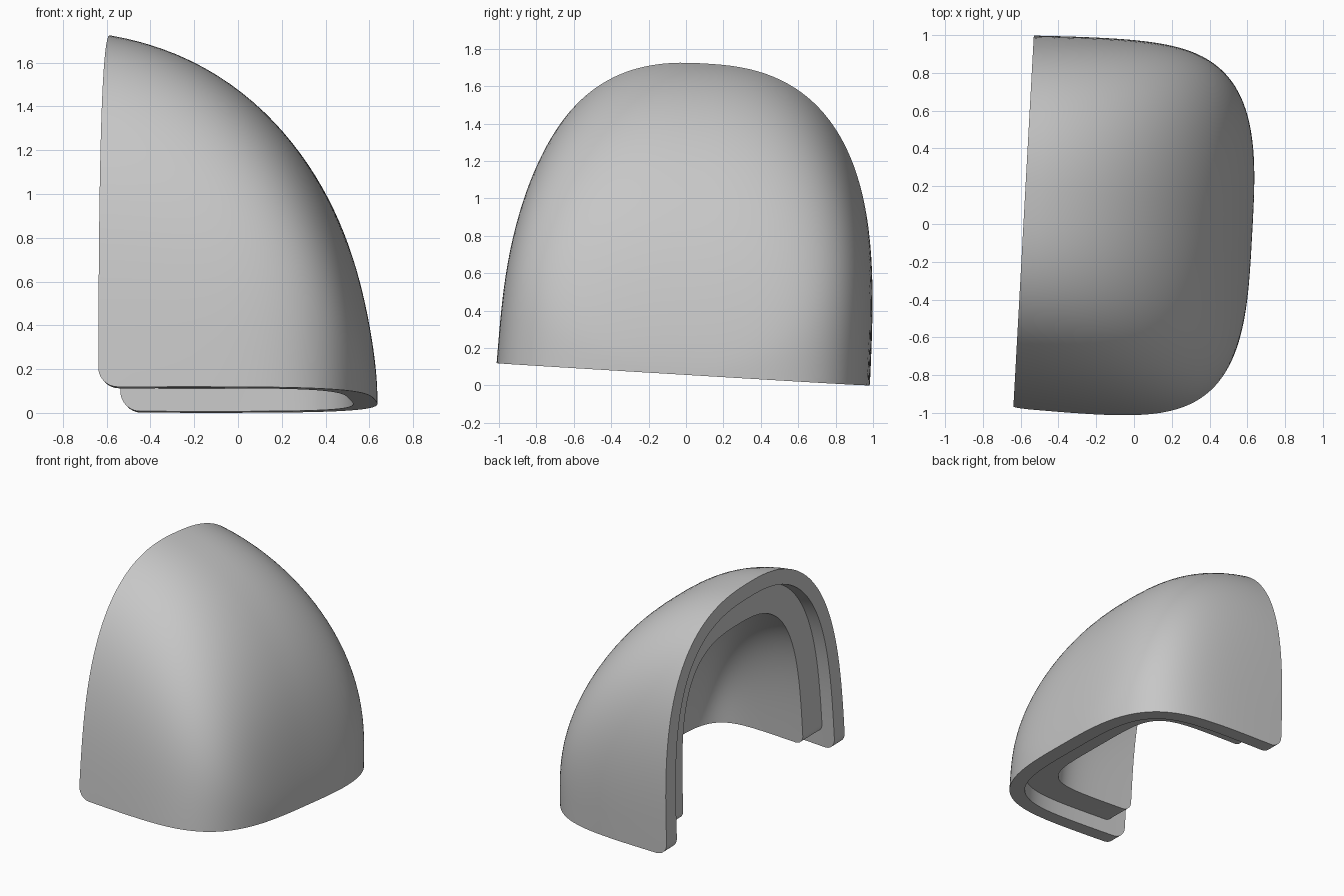
import bpy, bmesh, math

cube = bpy.data.objects.get("Cube")
if cube:
    bpy.data.objects.remove(cube, do_unlink=True)

LENGTH, HALF_WIDTH, HEIGHT = 1.212, 0.984, 1.664
ROWS, COLS = 44, 72
PLACE = (-0.585, 0.005, 0.06)
TILT = (-0.06, 0, -0.055)

grey = bpy.data.materials.new("plain grey")
grey.use_nodes = True
grey.diffuse_color = (0.57, 0.57, 0.57, 1)
grey.node_tree.nodes["Principled BSDF"].inputs["Base Color"].default_value = (0.57, 0.57, 0.57, 1)


def finish(name, bm):
    bmesh.ops.remove_doubles(bm, verts=bm.verts, dist=1e-5)
    bmesh.ops.recalc_face_normals(bm, faces=bm.faces)
    mesh = bpy.data.meshes.new(name)
    bm.to_mesh(mesh)
    bm.free()
    mesh.materials.append(grey)
    obj = bpy.data.objects.new(name, mesh)
    obj.location, obj.rotation_euler = PLACE, TILT
    bpy.context.collection.objects.link(obj)
    return obj


def dome(name, inset, spare):
    """Half dome lofted from arches, run past its two open sides by spare.
    Deeper insets get tighter corners, as an even wall thickness needs."""
    bm = bmesh.new()
    steps = [1 - (1 - i / ROWS) ** 3 for i in range(ROWS + 1)]
    plan_x, plan_y = 5.2 + 7 * inset, 3.25 + 4.5 * inset
    arch_y, arch_z = 2.5 + inset, 3.1 + 2 * inset
    lean = 0.014
    rows = []
    for x, t in [(-spare, 0)] + [(s * (LENGTH - inset), s) for s in steps]:
        flare = 1 - 0.016 * (1 - t) ** 3
        w = (HALF_WIDTH - inset) * flare * (1 - t ** plan_x) ** (1 / plan_y)
        droop = 1 - 0.031 * (1 - (1 - t) ** 4) - 0.2 * t ** 24
        h = (HEIGHT - inset) * math.sqrt(1 - t * t) * droop
        row = [(x, w * (1 + lean), -spare)]
        for j in range(COLS + 1):
            a = math.pi * j / COLS
            c, s = math.cos(a), max(0, math.sin(a)) ** (2 / arch_z)
            y = w * abs(c) ** (2 / arch_y) * (1 + lean * (1 - s) ** 2)
            row.append((x, math.copysign(y, c), h * s))
        row.append((x, -w * (1 + lean), -spare))
        rows.append([bm.verts.new(p) for p in row])
    for a, b in zip(rows, rows[1:]):
        for j in range(len(a) - 1):
            bm.faces.new((a[j], a[j + 1], b[j + 1], b[j]))
    bm.faces.new(rows[0])
    bm.faces.new([r[0] for r in rows] + [r[-1] for r in reversed(rows)])
    return finish(name, bm)


def trim_block(name, start, radius):
    """Wide block whose lower open corner is rounded."""
    bm = bmesh.new()
    profile = [(3, start), (3, 3), (start, 3)]
    for i in range(11):
        a = math.pi + math.pi / 2 * i / 10
        profile.append((start + radius * (1 + math.cos(a)), start + radius * (1 + math.sin(a))))
    face = bm.faces.new([bm.verts.new((x, -2, z)) for x, z in profile])
    side = bmesh.ops.extrude_face_region(bm, geom=[face])["geom"]
    bmesh.ops.translate(bm, vec=(0, 4, 0), verts=[g for g in side if isinstance(g, bmesh.types.BMVert)])
    return finish(name, bm)


def shell(name, outside, inside, start, radius):
    body = dome(name, outside, 0.2)
    cutters = [(trim_block(name + "_trim", start, radius), "INTERSECT"),
               (dome(name + "_hollow", inside, 0.3), "DIFFERENCE")]
    for cutter, operation in cutters:
        mod = body.modifiers.new(operation.title(), "BOOLEAN")
        mod.operation, mod.object, mod.solver = operation, cutter, "EXACT"
    bpy.ops.object.select_all(action="DESELECT")
    bpy.context.view_layer.objects.active = body
    body.select_set(True)
    for mod in list(body.modifiers):
        bpy.ops.object.modifier_apply(modifier=mod.name)
    bpy.ops.object.shade_smooth_by_angle(angle=math.radians(35))
    for cutter, _ in cutters:
        bpy.data.objects.remove(cutter, do_unlink=True)


# Outer shell, and the thicker lining set back from its open edges
shell("outer_shell", 0, 0.113, 0, 0.09)
shell("inner_lining", 0.108, 0.325, 0.105, 0.07)
